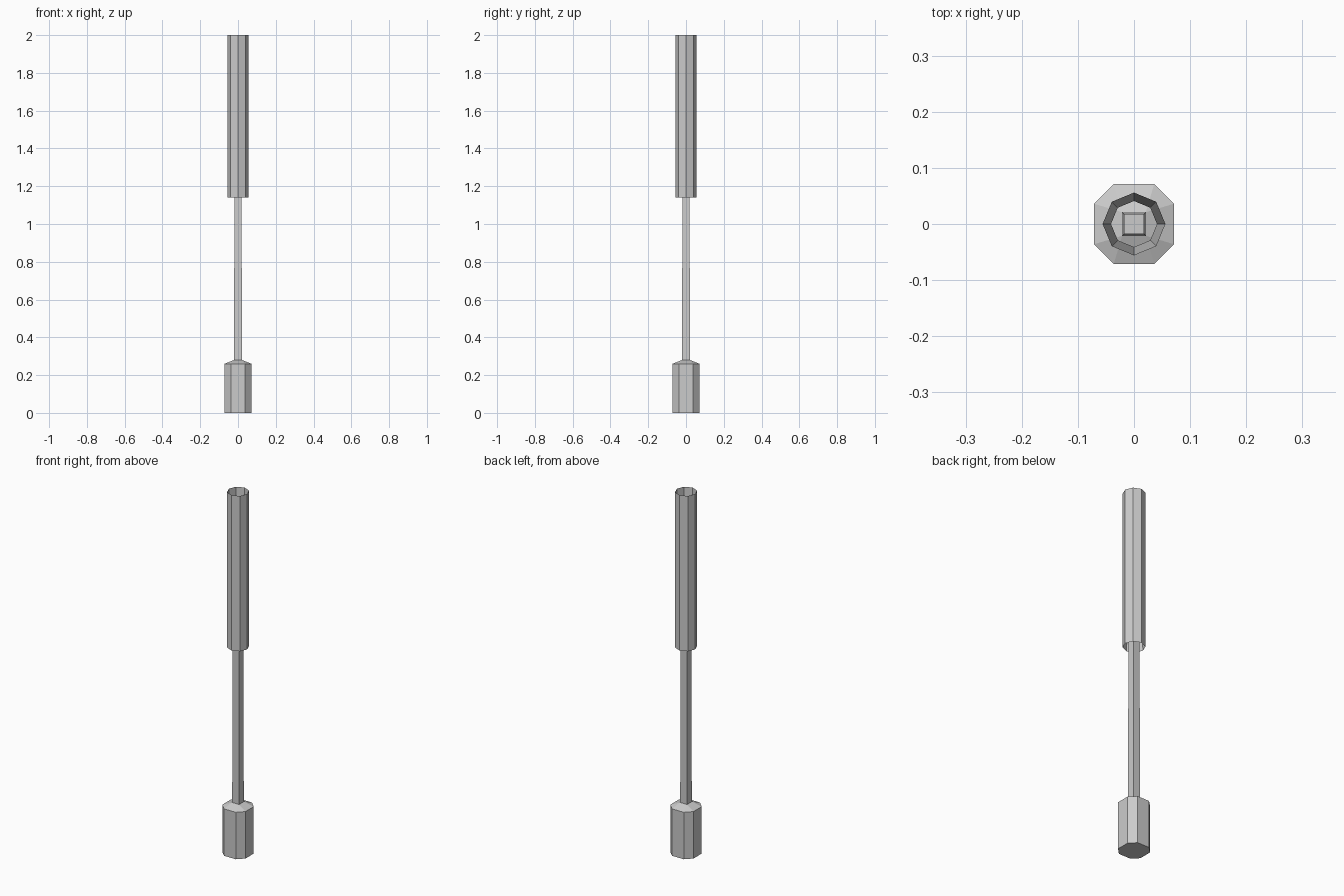
import bpy
import bmesh
from math import cos, sin, pi

cube = bpy.data.objects.get("Cube")
if cube:
    bpy.data.objects.remove(cube, do_unlink=True)

grey = bpy.data.materials.new("light_grey")
grey.use_nodes = True
colour = (0.6, 0.6, 0.6, 1.0)
grey.diffuse_color = colour
grey.node_tree.nodes["Principled BSDF"].inputs["Base Color"].default_value = colour


def finish(name, bm):
    """Turn a bmesh into a named, flat-shaded grey object."""
    bmesh.ops.recalc_face_normals(bm, faces=bm.faces)
    mesh = bpy.data.meshes.new(name)
    bm.to_mesh(mesh)
    bm.free()
    mesh.materials.append(grey)
    obj = bpy.data.objects.new(name, mesh)
    bpy.context.collection.objects.link(obj)
    return obj


def ring(bm, radius, z, sides=8, turn=0.0):
    angles = [turn + 2 * pi * i / sides for i in range(sides)]
    return [bm.verts.new((radius * cos(a), radius * sin(a), z)) for a in angles]


def bridge(bm, lower, upper):
    n = len(lower)
    for i in range(n):
        j = (i + 1) % n
        bm.faces.new((lower[i], lower[j], upper[j], upper[i]))


# Head: chamfered square block with a shallow roof rising to the square shaft
half, flat, neck = 0.071, 0.036, 0.021
outline = [(half, -flat), (half, flat), (flat, half), (-flat, half),
           (-half, flat), (-half, -flat), (-flat, -half), (flat, -half)]
bm = bmesh.new()
bottom = [bm.verts.new((x, y, 0)) for x, y in outline]
shoulder = [bm.verts.new((x, y, 0.26)) for x, y in outline]
bridge(bm, bottom, shoulder)
bm.faces.new(bottom[::-1])
corners = [bm.verts.new((sx * neck, sy * neck, 0.28))
           for sx, sy in ((1, -1), (1, 1), (-1, 1), (-1, -1))]
for i in range(4):
    a, b = shoulder[2 * i], shoulder[2 * i + 1]
    c = shoulder[(2 * i + 2) % 8]
    nxt = corners[(i + 1) % 4]
    bm.faces.new((a, b, nxt, corners[i]))
    bm.faces.new((b, c, nxt))
bm.faces.new(corners)
finish("head", bm)

# Shaft: slim square rod, slightly tapered, ending inside the grip
bm = bmesh.new()
low = ring(bm, neck * 2 ** 0.5, 0.27, 4, pi / 4)
high = ring(bm, 0.018 * 2 ** 0.5, 1.57, 4, pi / 4)
bridge(bm, low, high)
bm.faces.new(low[::-1])
bm.faces.new(high)
finish("shaft", bm)

# Grip: open eight-sided tube whose bore narrows towards the middle
bm = bmesh.new()
base = ring(bm, 0.056, 1.14)
rim = ring(bm, 0.056, 2.0)
waist = ring(bm, 0.041, 1.57)
bridge(bm, base, rim)
bridge(bm, rim, waist)
bridge(bm, waist, base)
finish("grip", bm)
